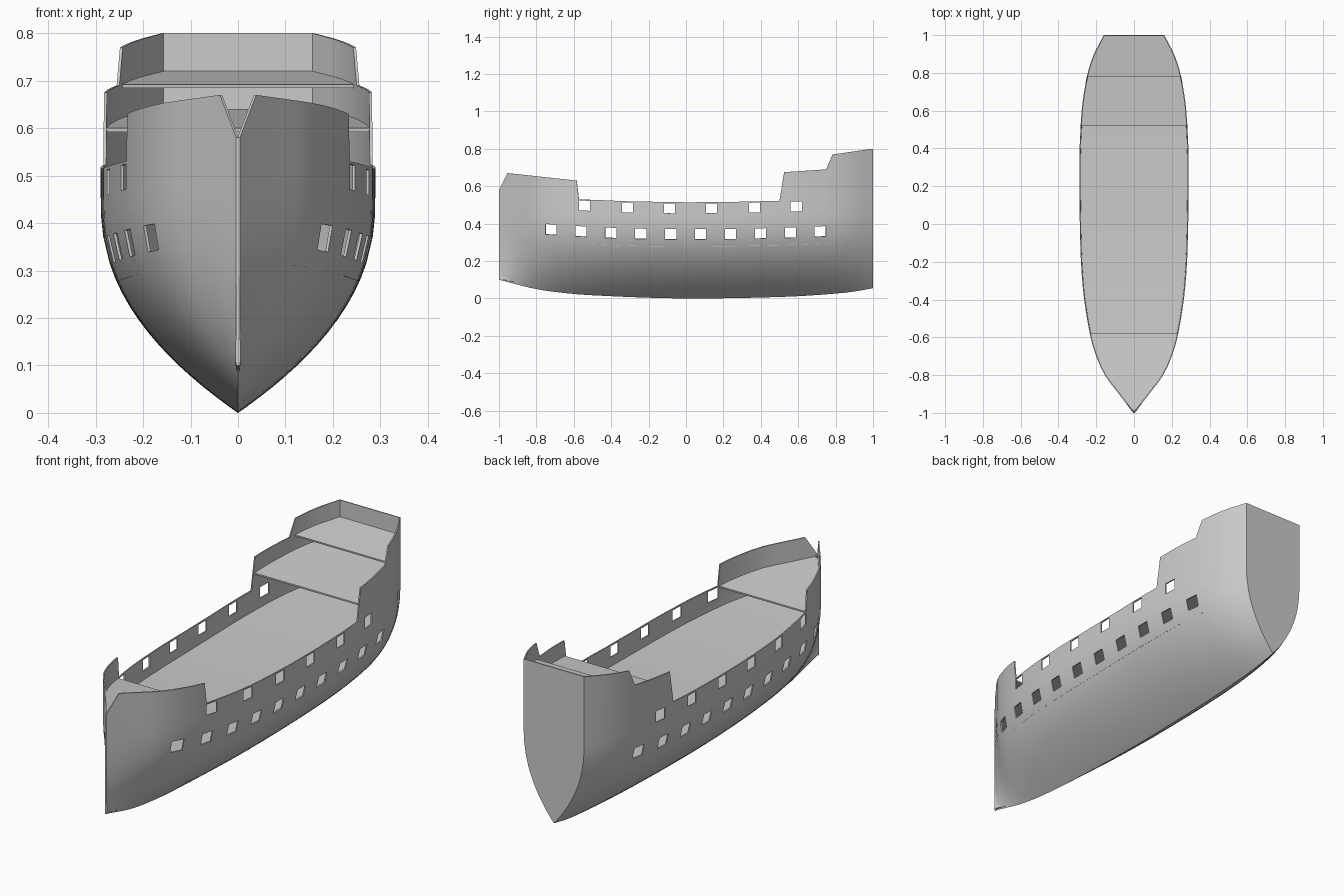
import bpy, bmesh

if "Cube" in bpy.data.objects:
    bpy.data.objects.remove(bpy.data.objects["Cube"])

GREY = bpy.data.materials.new("hull grey")
GREY.diffuse_color = (0.6, 0.6, 0.6, 1)
GREY.use_nodes = True
GREY.node_tree.nodes["Principled BSDF"].inputs["Base Color"].default_value = GREY.diffuse_color

# Plan half-width, keel height and rail height along the length
BEAM = [(-1, .004), (-.9, .08), (-.8, .155), (-.7, .2), (-.6, .23), (-.4, .264),
        (-.2, .281), (0, .287), (.2, .289), (.4, .288), (.6, .277), (.7, .264),
        (.8, .245), (.9, .212), (1, .16)]
KEEL = [(-1, .1), (-.8, .05), (-.6, .024), (-.4, .012), (-.2, .004), (0, 0),
        (.2, .001), (.4, .005), (.6, .012), (.8, .026), (.9, .037), (1, .055)]
RAIL = [(-1, .58), (-.955, .67), (-.585, .63), (-.573, .53), (-.3, .519), (0, .514),
        (.2, .515), (.5, .522), (.525, .675), (.75, .69), (.785, .77), (1, .8)]
UPPER = [-.543, -.313, -.088, .136, .366, .59]
LOWER = [-.722 + .16 * i for i in range(10)]
PORT = .03                       # half-width of a gun port


def linear(table, y):
    for (a, p), (b, q) in zip(table, table[1:]):
        if y <= b:
            return p + (q - p) * (y - a) / (b - a)
    return table[-1][1]


def smooth(table, y):
    """Cubic interpolation with finite-difference slopes."""
    n = len(table)

    def slope(i):
        a, b = table[max(i - 1, 0)], table[min(i + 1, n - 1)]
        return (b[1] - a[1]) / (b[0] - a[0])
    for i in range(n - 1):
        (a, p), (b, q) = table[i], table[i + 1]
        if y <= b:
            h = b - a
            t = (y - a) / h
            return (p * (1 + 2 * t) * (1 - t) ** 2 + slope(i) * h * t * (1 - t) ** 2
                    + q * t * t * (3 - 2 * t) - slope(i + 1) * h * t * t * (1 - t))
    return table[-1][1]


def sheer(y):
    return (.05 if y < 0 else .03) * y * y


def half_width(y, z):
    k = smooth(KEEL, y)
    t = min(max((z - k) / (.44 + sheer(y) - k), 0), 1)
    return smooth(BEAM, y) * (1 - (1 - t) ** 2.2)


def stations(y0, y1, keys, step=.04):
    ys = sorted(set([y0, y1] + [round(k, 4) for k in keys if y0 < k < y1]))
    n = round((y1 - y0) / step)
    for i in range(1, n):
        y = y0 + (y1 - y0) * i / n
        if min(abs(y - k) for k in ys) > .013:
            ys.append(y)
    return sorted(ys)


def finish(name, bm, thickness):
    me = bpy.data.meshes.new(name)
    bm.to_mesh(me)
    bm.free()
    ob = bpy.data.objects.new(name, me)
    bpy.context.collection.objects.link(ob)
    me.materials.append(GREY)
    bpy.ops.object.select_all(action='DESELECT')
    ob.select_set(True)
    bpy.context.view_layer.objects.active = ob
    mod = ob.modifiers.new("thickness", 'SOLIDIFY')
    mod.thickness = thickness
    mod.offset = -1
    bpy.ops.object.modifier_apply(modifier=mod.name)
    bpy.ops.object.shade_smooth_by_angle()
    return ob


# Hull shell: sections lofted from bow to stern, leaving the port cells open
keys = [p + d for p in UPPER + LOWER for d in (-PORT, PORT)] + [r[0] for r in RAIL]
ys = stations(-1, 1, keys)
BOTTOM = 14                      # rows between keel and lower ports


def section_heights(y):
    k, s, top = smooth(KEEL, y), sheer(y), linear(RAIL, y)
    low = .315 + s
    zs = [k + (low - k) * (i / BOTTOM) ** 1.4 for i in range(BOTTOM + 1)]
    return zs + [.37 + s, .412 + s, .455 + s, .508 + s, top]


bm = bmesh.new()
rings = []
for y in ys:
    zs = section_heights(y)
    right = [bm.verts.new((half_width(y, z), y, z)) for z in zs[:0:-1]]
    keel = [bm.verts.new((0, y, zs[0]))]
    left = [bm.verts.new((-half_width(y, z), y, z)) for z in zs[1:]]
    rings.append(right + keel + left)
count = len(rings[0])
for i, (a, b) in enumerate(zip(rings, rings[1:])):
    mid = (ys[i] + ys[i + 1]) / 2
    for j in range(count - 1):
        row = min(j, count - 2 - j)          # rows counted down from the rail
        ports = {1: UPPER, 4: LOWER}.get(row, [])
        if any(abs(mid - p) < PORT for p in ports):
            continue
        bm.faces.new((a[j], a[j + 1], b[j + 1], b[j]))
bm.faces.new(rings[-1])                      # flat transom
finish("hull", bm, .006)


# Decks: strips that follow the inside of the hull
def deck(name, y0, y1, height):
    bm = bmesh.new()
    prev = None
    for y in stations(y0, y1, [], .04):
        z = height(y)
        w = max(half_width(y, z) - .003, .001)
        pair = [bm.verts.new((-w, y, z)), bm.verts.new((w, y, z))]
        if prev:
            bm.faces.new((prev[0], prev[1], pair[1], pair[0]))
        prev = pair
    finish(name, bm, .008)


deck("lower_deck", -.985, .997, lambda y: .285 + sheer(y))
deck("main_deck", -.985, .997, lambda y: .412 + sheer(y))
deck("forecastle_deck", -.985, -.578, lambda y: .528 + .11 * (-.578 - y))
deck("quarter_deck", .52, .997, lambda y: .6 + .083 * (y - .52))
deck("poop_deck", .78, .997, lambda y: .692 + .13 * (y - .78))

# Stem post closing the bow
bm = bmesh.new()
bmesh.ops.create_cube(bm, size=1)
for v in bm.verts:
    v.co = (v.co.x * .008, -.991 + v.co.y * .018, .34 + v.co.z * .48)
me = bpy.data.meshes.new("stem_post")
bm.to_mesh(me)
bm.free()
me.materials.append(GREY)
bpy.context.collection.objects.link(bpy.data.objects.new("stem_post", me))
